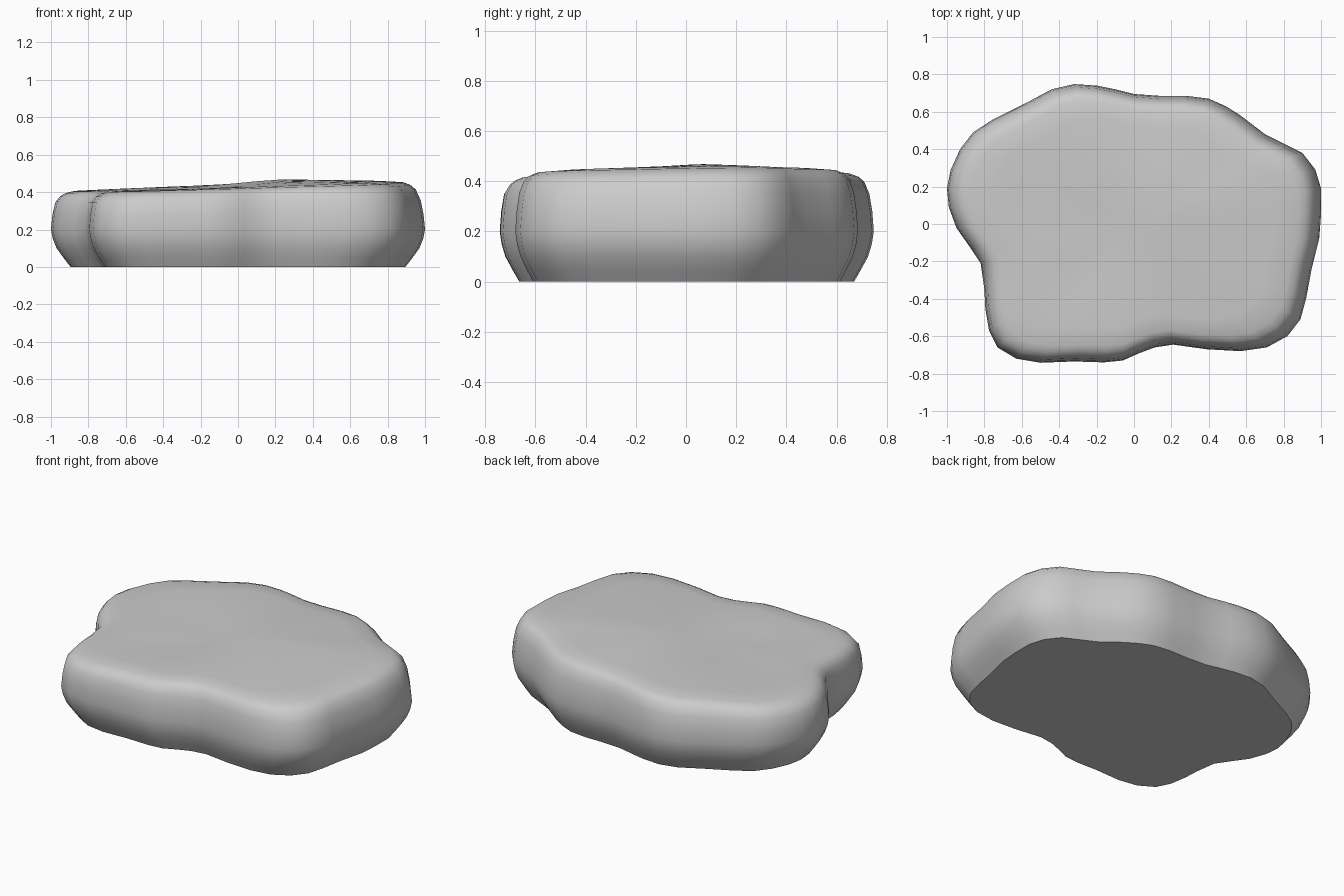
import bpy, bmesh

# Widest outline of the stone, counter-clockwise from the right
outline = [
    (1.0, .05), (1.0, .19), (.97, .29), (.90, .38), (.80, .43), (.70, .48),
    (.57, .58), (.49, .63), (.40, .67), (.28, .685), (.14, .685), (0, .695),
    (-.10, .72), (-.20, .74), (-.32, .748), (-.44, .72), (-.59, .64),
    (-.76, .555), (-.86, .49), (-.93, .40), (-.98, .29), (-1.0, .19),
    (-.99, .09), (-.95, -.02), (-.88, -.12), (-.82, -.21), (-.80, -.35),
    (-.795, -.45), (-.775, -.57), (-.73, -.66), (-.63, -.72), (-.50, -.742),
    (-.32, -.735), (-.16, -.74), (-.06, -.73), (.03, -.69), (.11, -.66),
    (.21, -.645), (.39, -.67), (.57, -.68), (.71, -.66), (.82, -.60),
    (.89, -.51), (.92, -.40), (.95, -.24), (.99, -.08)]

# Side profile: outline scale, height, tilt in x, tilt in y
profile = [
    (.895, 0, 0, 0), (.93, .045, 0, 0), (.97, .1, 0, 0), (.99, .15, 0, 0),
    (1, .2, 0, 0), (.992, .28, 0, 0), (.977, .35, .005, 0),
    (.95, .395, .018, .01), (.92, .415, .022, .012), (.88, .427, .024, .012),
    (.75, .433, .025, .012), (.5, .437, .025, .012), (.25, .44, .025, .012)]

bm = bmesh.new()
rings = [[bm.verts.new((x * s, y * s, z + tx * x + ty * y)) for x, y in outline]
         for s, z, tx, ty in profile]

# Side wall and top, closed by a fan in the middle
n = len(outline)
for low, high in zip(rings, rings[1:]):
    for i in range(n):
        j = (i + 1) % n
        bm.faces.new((low[i], low[j], high[j], high[i]))
centre = bm.verts.new((0, 0, .44))
for i in range(n):
    bm.faces.new((rings[-1][i], rings[-1][(i + 1) % n], centre))

# Flat underside
bm.faces.new(list(reversed(rings[0])))
bmesh.ops.recalc_face_normals(bm, faces=bm.faces)

mesh = bpy.data.meshes.new("flat_stone")
bm.to_mesh(mesh)
bm.free()
stone = bpy.data.objects.new("flat_stone", mesh)
bpy.context.collection.objects.link(stone)
bpy.context.view_layer.objects.active = stone
stone.select_set(True)
bpy.ops.object.shade_smooth_by_angle(angle=0.9)
